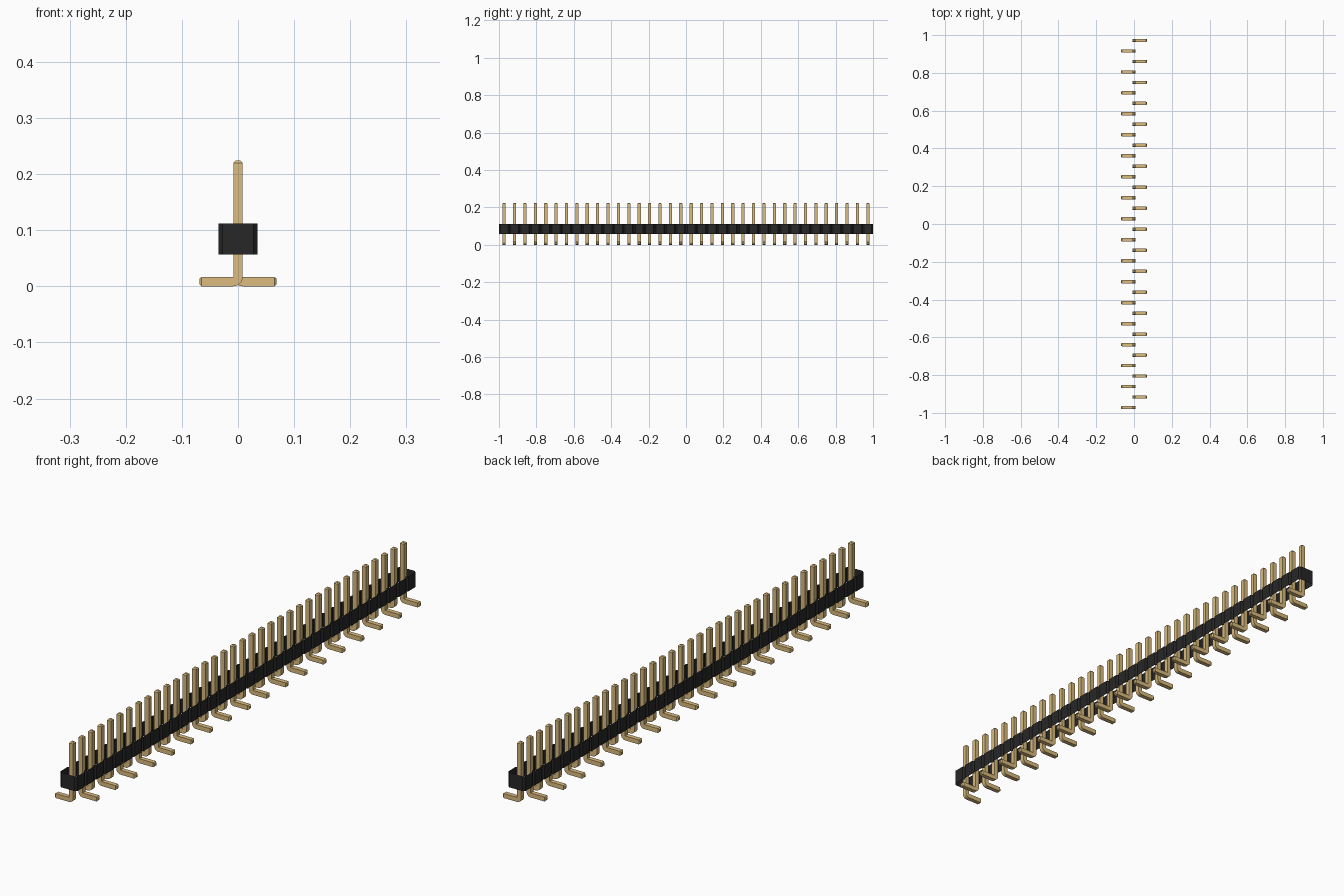
import bpy, bmesh, math

cube = bpy.data.objects.get("Cube")
if cube:
    bpy.data.objects.remove(cube, do_unlink=True)

COUNT = 36
PITCH = 2 / COUNT
HALF_W, CHAMFER = 0.035, 0.007      # housing half width, notch size
Z0, Z1 = 0.057, 0.112               # housing bottom and top
PW = 0.0167                         # pin thickness
HP = PW / 2
TIP_Z, FOOT_X, BEVEL = 0.224, 0.069, 0.0042


def material(name, rgb):
    m = bpy.data.materials.new(name)
    m.use_nodes = True
    m.diffuse_color = (*rgb, 1)
    m.node_tree.nodes["Principled BSDF"].inputs["Base Color"].default_value = (*rgb, 1)
    return m


def finish(bm, name, mat):
    mesh = bpy.data.meshes.new(name)
    bm.to_mesh(mesh)
    bm.free()
    mesh.materials.append(mat)
    return mesh


def place(name, mesh):
    ob = bpy.data.objects.new(name, mesh)
    bpy.context.collection.objects.link(ob)
    return ob


black = material("black plastic", (0.021, 0.020, 0.020))
gold = material("gold metal", (0.708, 0.503, 0.209))

# Housing: notched side walls, open above and below
side = []
for i in range(COUNT):
    y = -1 + i * PITCH
    side += [(HALF_W - CHAMFER, y), (HALF_W, y + CHAMFER), (HALF_W, y + PITCH - CHAMFER)]
side.append((HALF_W - CHAMFER, 1))
outline = side + [(-x, y) for x, y in reversed(side)]
bm = bmesh.new()
low = [bm.verts.new((x, y, Z0)) for x, y in outline]
high = [bm.verts.new((x, y, Z1)) for x, y in outline]
for i in range(len(outline)):
    j = (i + 1) % len(outline)
    bm.faces.new((low[i], low[j], high[j], high[i]))
place("housing", finish(bm, "housing", black))

# Pin: rectangular sections swept from the tip, round the bend, to the foot
# Each section is (outer x, outer z, inner x, inner z, half depth)
inset = BEVEL * 0.9
sections = [(-HP + inset, TIP_Z, HP - inset, TIP_Z, HP - inset),
            (-HP, TIP_Z - BEVEL, HP, TIP_Z - BEVEL, HP)]
for k in range(7):
    a = math.pi / 2 * k / 6
    sections.append((HP - PW * math.cos(a), PW - PW * math.sin(a), HP, PW, HP))
sections += [(FOOT_X - BEVEL, 0, FOOT_X - BEVEL, PW, HP),
             (FOOT_X, inset, FOOT_X, PW - inset, HP - inset)]
bm = bmesh.new()
rings = [[bm.verts.new(p) for p in ((ox, -d, oz), (ix, -d, iz), (ix, d, iz), (ox, d, oz))]
         for ox, oz, ix, iz, d in sections]
for r, s in zip(rings, rings[1:]):
    for i in range(4):
        j = (i + 1) % 4
        bm.faces.new((r[i], r[j], s[j], s[i]))
bm.faces.new(rings[0])
bm.faces.new(rings[-1])
bmesh.ops.remove_doubles(bm, verts=bm.verts, dist=1e-5)
bmesh.ops.recalc_face_normals(bm, faces=bm.faces)
pin_mesh = finish(bm, "pin", gold)

# Row of pins with feet pointing alternately left and right
for i in range(COUNT):
    pin = place(f"pin_{i + 1}", pin_mesh)
    pin.location.y = -1 + (i + 0.5) * PITCH
    if i % 2 == 0:
        pin.rotation_euler.z = math.pi
